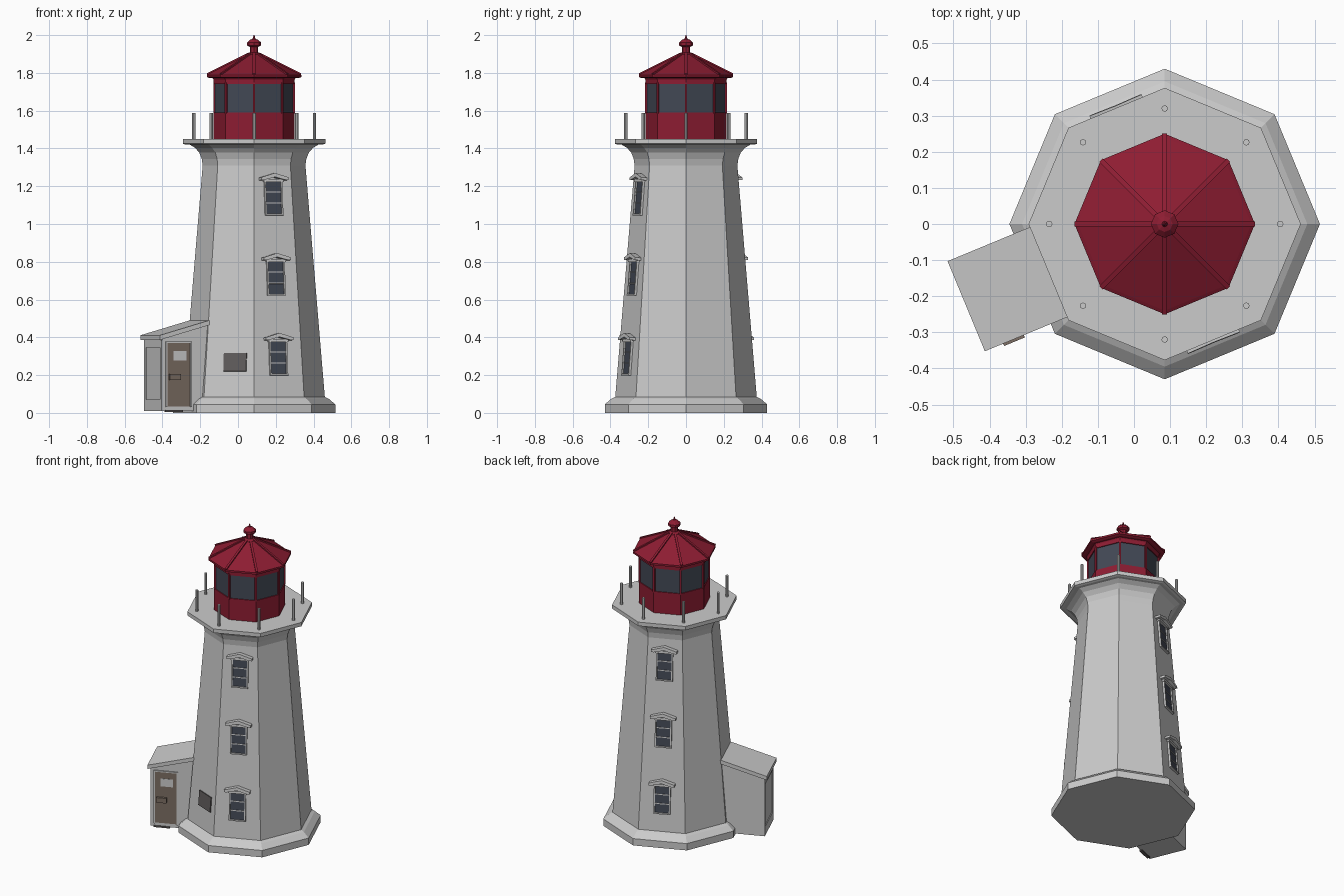
import bpy, bmesh
from math import radians, cos, sin, atan, pi
from mathutils import Matrix, Vector

if "Cube" in bpy.data.objects:
    bpy.data.objects.remove(bpy.data.objects["Cube"])

CX = 0.085  # tower axis

def material(name, rgb):
    m = bpy.data.materials.new(name)
    m.diffuse_color = (*rgb, 1)
    m.use_nodes = True
    m.node_tree.nodes["Principled BSDF"].inputs["Base Color"].default_value = m.diffuse_color
    return m

RED = material("red_paint", (0.27, 0.012, 0.032))
GLASS = material("dark_glass", (0.055, 0.065, 0.09))
BROWN = material("door_brown", (0.2, 0.155, 0.125))
DARK = material("dark_metal", (0.12, 0.11, 0.11))

def finish(name, bm, mat):
    bmesh.ops.recalc_face_normals(bm, faces=bm.faces)
    me = bpy.data.meshes.new(name)
    bm.to_mesh(me)
    bm.free()
    ob = bpy.data.objects.new(name, me)
    bpy.context.collection.objects.link(ob)
    if mat:
        me.materials.append(mat)
    return ob

def lathe(name, profile, mat=None, n=8, at=(CX, 0)):
    """Closed n-sided solid from (radius, z) points, corners at angle 0."""
    bm = bmesh.new()
    rings = [[bm.verts.new((at[0] + r * cos(2 * pi * i / n), at[1] + r * sin(2 * pi * i / n), z))
              for i in range(n)] for r, z in profile]
    for a, b in zip(rings, rings[1:]):
        for i in range(n):
            j = (i + 1) % n
            bm.faces.new((a[i], a[j], b[j], b[i]))
    bm.faces.new(rings[0])
    bm.faces.new(rings[-1])
    return finish(name, bm, mat)

def prism(name, outline, y0, y1, frame, mat=None):
    """Extrude an (x, z) outline from y0 to y1 inside a local frame."""
    bm = bmesh.new()
    a, b = [[bm.verts.new(frame @ Vector((x, y, z))) for x, z in outline] for y in (y0, y1)]
    n = len(outline)
    bm.faces.new(a)
    bm.faces.new(b)
    for i in range(n):
        j = (i + 1) % n
        bm.faces.new((a[i], a[j], b[j], b[i]))
    return finish(name, bm, mat)

def box(name, x0, x1, z0, z1, y0, y1, frame, mat=None):
    return prism(name, [(x0, z0), (x1, z0), (x1, z1), (x0, z1)], y0, y1, frame, mat)

def frame(deg, r=0.0, z=0.0, tilt=0.0):
    """Local y points outwards from the tower axis, z up (leaning in by tilt)."""
    return (Matrix.Translation((CX, 0, 0)) @ Matrix.Rotation(radians(deg - 90), 4, 'Z')
            @ Matrix.Translation((0, r, z)) @ Matrix.Rotation(tilt, 4, 'X'))

# Tower wall taper
R0, Z0, R1, Z1 = 0.375, 0.085, 0.272, 1.31
APO = cos(pi / 8)
TILT = atan((R0 - R1) * APO / (Z1 - Z0))

def wall(deg, z):
    return frame(deg, APO * (R0 + (R1 - R0) * (z - Z0) / (Z1 - Z0)), z, TILT)

# Plinth, tower body with flared neck, gallery deck
lathe("plinth", [(0.43, 0), (0.43, 0.045), (0.395, 0.075), (0.375, 0.085)])
lathe("tower_body", [(R0, 0.08), (R1, Z1), (0.277, 1.345), (0.29, 1.378),
                     (0.312, 1.403), (0.34, 1.42), (0.35, 1.425)])
lathe("gallery_deck", [(0.362, 1.42), (0.377, 1.425), (0.377, 1.45)])

# Gallery posts
for i in range(8):
    t = i * pi / 4
    lathe("gallery_post", [(0.009, 1.45), (0.009, 1.588)],
          at=(CX + 0.32 * cos(t), 0.32 * sin(t)))

# Lantern room
lathe("lantern_base", [(0.215, 1.45), (0.215, 1.59)], RED)
lathe("lantern_glass", [(0.209, 1.585), (0.209, 1.75)], GLASS)
lathe("lantern_header", [(0.215, 1.742), (0.215, 1.765), (0.225, 1.78)], RED)
lathe("roof", [(0.235, 1.772), (0.25, 1.778), (0.25, 1.79), (0.24, 1.796), (0.03, 1.9)], RED)
lathe("finial", [(0.042, 1.888), (0.036, 1.9), (0.022, 1.908), (0.022, 1.938), (0.038, 1.945),
                 (0.038, 1.96), (0.022, 1.975), (0.008, 1.98), (0.002, 2.0)], RED)
for i in range(8):
    f = frame(i * 45 + 90)   # local x runs radially along each corner
    box("lantern_mullion", 0.2, 0.216, 1.585, 1.75, -0.006, 0.006, f, RED)
    prism("roof_rib", [(0.03, 1.885), (0.245, 1.78), (0.25, 1.798), (0.03, 1.907)],
          -0.007, 0.007, f, RED)

# Windows on two opposite faces
for deg in (-67.5, 112.5):
    for z in (1.137, 0.713, 0.29):
        f = wall(deg, z)
        box("window_glass", -0.046, 0.046, -0.085, 0.09, -0.01, 0.004, f, GLASS)
        for s in (-1, 1):
            box("window_jamb", s * 0.043, s * 0.051, -0.088, 0.09, -0.01, 0.012, f)
        box("window_sill", -0.051, 0.051, -0.092, -0.084, -0.01, 0.014, f)
        for b in (-0.027, 0.032):
            box("window_bar", -0.045, 0.045, b - 0.003, b + 0.003, -0.01, 0.008, f)
        box("window_lintel", -0.056, 0.056, 0.085, 0.1, -0.01, 0.018, f)
        prism("window_hood", [(-0.078, 0.094), (-0.062, 0.094), (0, 0.11), (0.062, 0.094),
                              (0.078, 0.094), (0.078, 0.108), (0, 0.131), (-0.078, 0.108)],
              -0.01, 0.034, f)

# Wall vent
f = wall(-112.5, 0.268)
box("wall_vent", -0.095, 0.035, -0.048, 0.048, -0.01, 0.006, f, DARK)

# Entrance shed: local x runs away from the tower, y faces the door side
f = frame(-67.5)
prism("shed_body", [(0.25, 0.01), (0.575, 0.01), (0.575, 0.392), (0.25, 0.483)],
      -0.122, 0.122, f)
prism("shed_roof", [(0.28, 0.474), (0.595, 0.386), (0.595, 0.411), (0.28, 0.499)],
      -0.135, 0.135, f)
# Raised border on the shed end wall
for s in (-1, 1):
    box("end_wall_trim", 0.57, 0.58, 0.01, 0.385, s * 0.098, s * 0.122, f)
box("end_wall_top_trim", 0.57, 0.58, 0.345, 0.385, -0.098, 0.098, f)
box("end_wall_base_trim", 0.57, 0.58, 0.01, 0.07, -0.098, 0.098, f)
# Door with frame, pane, latch and sill
box("door", 0.418, 0.55, 0.035, 0.37, 0.115, 0.127, f, BROWN)
for x in (0.41, 0.55):
    box("door_jamb", x, x + 0.009, 0.03, 0.378, 0.115, 0.13, f)
box("door_head", 0.41, 0.559, 0.37, 0.378, 0.115, 0.13, f)
box("door_pane", 0.44, 0.515, 0.277, 0.328, 0.12, 0.129, f)
box("door_latch", 0.478, 0.54, 0.173, 0.206, 0.12, 0.142, f, BROWN)
box("door_sill", 0.46, 0.56, 0.005, 0.014, 0.11, 0.13, f, DARK)
